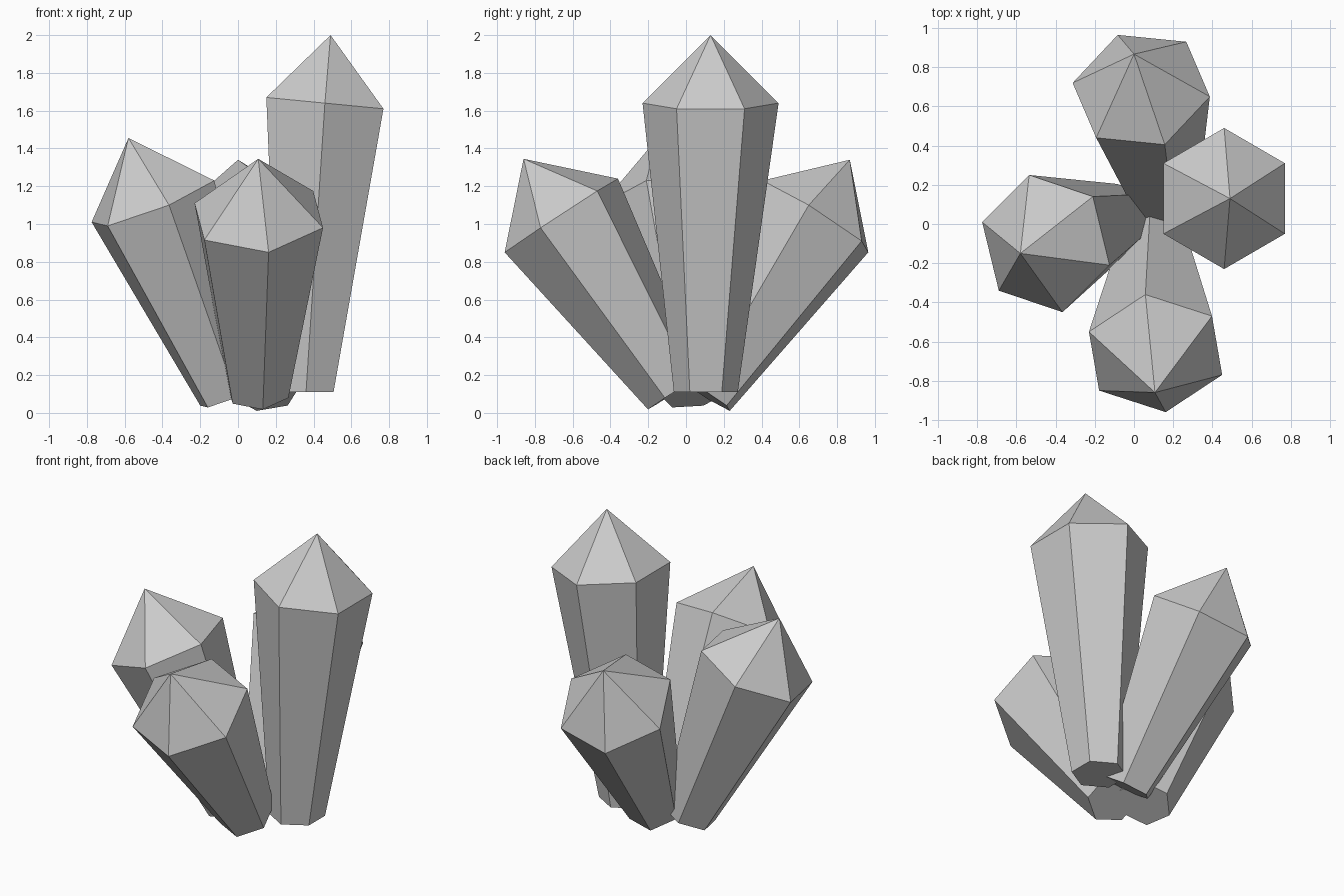
import bpy, bmesh
from mathutils import Vector

if "Cube" in bpy.data.objects:
    bpy.data.objects.remove(bpy.data.objects["Cube"])

TAPER = 0.47  # base width relative to shoulder width


def crystal(name, base, shoulder, tip, a, b, flat_base=False):
    """Tapered six-sided prism with a pointed cap; a and b are two adjacent shoulder spokes."""
    base, shoulder, tip, a, b = map(Vector, (base, shoulder, tip, a, b))
    spokes = [a, b, b - a, -a, -b, a - b]
    bm = bmesh.new()
    low = []
    for s in spokes:
        p = base + s * TAPER
        if flat_base:
            p.z = base.z
        low.append(bm.verts.new(p))
    high = [bm.verts.new(shoulder + s) for s in spokes]
    top = bm.verts.new(tip)
    bm.faces.new(low)
    for i in range(6):
        j = (i + 1) % 6
        bm.faces.new((low[i], low[j], high[j], high[i]))
        bm.faces.new((high[i], high[j], top))
    bmesh.ops.recalc_face_normals(bm, faces=bm.faces)
    mesh = bpy.data.meshes.new(name)
    bm.to_mesh(mesh)
    bm.free()
    obj = bpy.data.objects.new(name, mesh)
    bpy.context.collection.objects.link(obj)
    return obj


# Tall, nearly upright crystal
crystal("tall_crystal", (0.36, 0.105, 0.11), (0.46, 0.13, 1.64), (0.49, 0.13, 2.0),
        (0.31, -0.18, -0.03), (0.31, 0.18, -0.03), flat_base=True)
# Crystal leaning backwards
crystal("back_crystal", (0.155, 0.10, 0.10), (0.037, 0.685, 1.04), (0.0, 0.867, 1.34),
        (-0.12, 0.28, -0.19), (0.23, 0.245, -0.13))
# Crystal leaning forwards
crystal("front_crystal", (0.107, -0.06, 0.11), (0.11, -0.66, 1.045), (0.107, -0.86, 1.345),
        (0.052, -0.30, -0.195), (0.34, -0.11, -0.065))
# Crystal leaning left
crystal("left_crystal", (-0.047, 0.04, 0.09), (-0.45, -0.10, 1.12), (-0.58, -0.15, 1.455),
        (-0.325, 0.11, -0.11), (-0.24, -0.24, -0.13))
